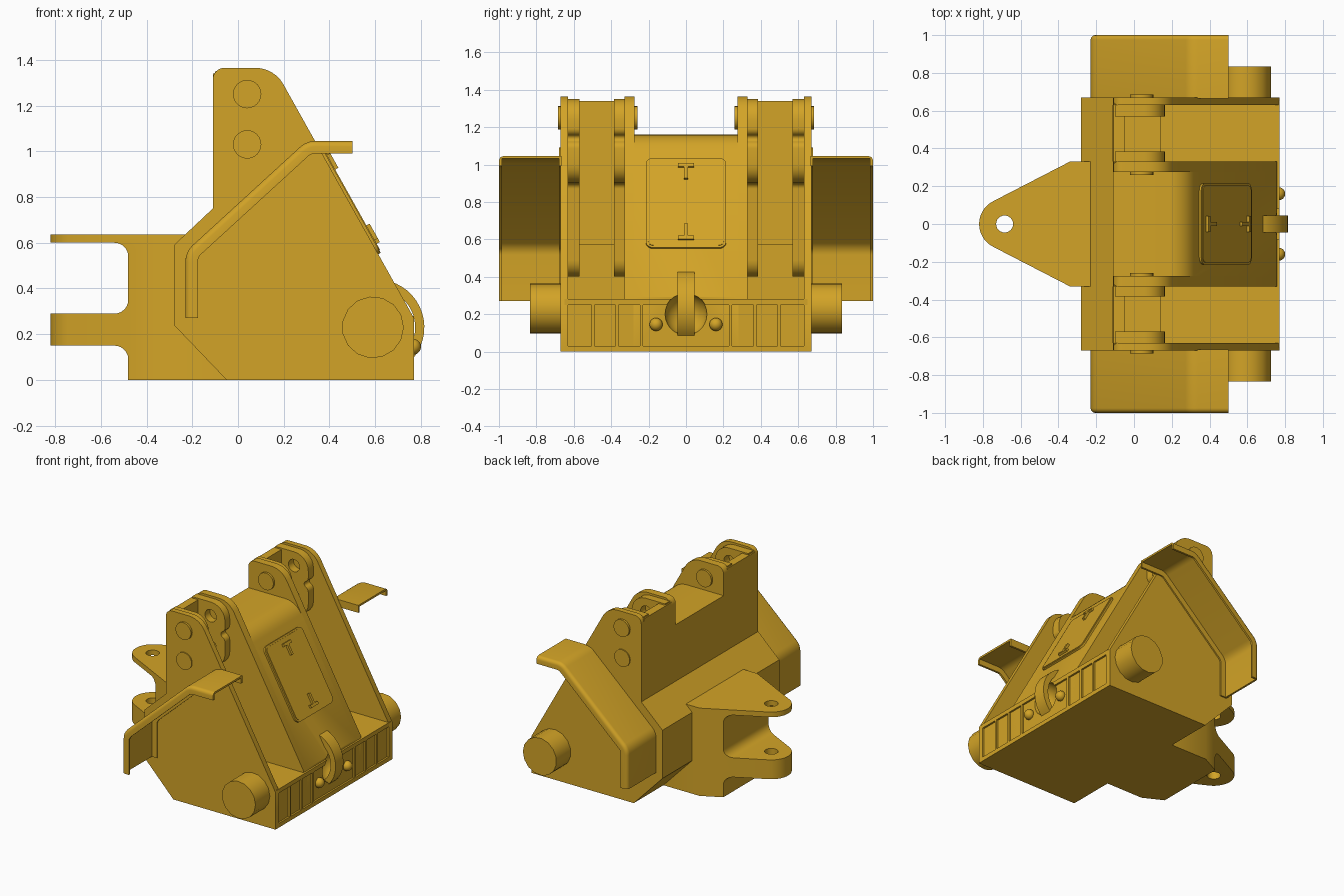
import bpy, bmesh, math
from mathutils import Vector, Matrix

cube = bpy.data.objects.get("Cube")
if cube:
    bpy.data.objects.remove(cube)

COLOR = (0.65, 0.37, 0.02, 1)
paint = bpy.data.materials.new("ochre_paint")
paint.use_nodes = True
paint.diffuse_color = COLOR
paint.node_tree.nodes["Principled BSDF"].inputs["Base Color"].default_value = COLOR
SHARP = math.radians(32)

def finish(name, bm):
    me = bpy.data.meshes.new(name)
    bm.to_mesh(me)
    bm.free()
    me.materials.append(paint)
    me.shade_smooth()
    me.set_sharp_from_angle(angle=SHARP)
    ob = bpy.data.objects.new(name, me)
    bpy.context.collection.objects.link(ob)
    return ob

def polar(x, y, r, degrees):
    return [(x + r * math.cos(math.radians(a)), y + r * math.sin(math.radians(a))) for a in degrees]

def fillet(corners, steps=6):
    """Round each (a, b, radius) corner of a closed outline."""
    out = []
    for i, c in enumerate(corners):
        p = Vector(c[:2])
        if len(c) < 3 or c[2] == 0:
            out.append(p)
            continue
        u = (Vector(corners[i - 1][:2]) - p).normalized()
        v = (Vector(corners[(i + 1) % len(corners)][:2]) - p).normalized()
        half = u.angle(v) / 2
        mid = p + (u + v).normalized() * (c[2] / math.sin(half))
        a = p + u * (c[2] / math.tan(half)) - mid
        b = p + v * (c[2] / math.tan(half)) - mid
        sweep = math.atan2(a.x * b.y - a.y * b.x, a.dot(b))
        out += [mid + Matrix.Rotation(sweep * k / steps, 2) @ a for k in range(steps + 1)]
    return out

def prism(name, pts, axis, lo, hi, edit=None):
    place = {"x": lambda a, b, t: (t, a, b),
             "y": lambda a, b, t: (a, t, b),
             "z": lambda a, b, t: (a, b, t)}[axis]
    bm = bmesh.new()
    ends = [[bm.verts.new(place(p[0], p[1], t)) for p in pts] for t in (lo, hi)]
    for ring in ends:
        bm.faces.new(ring)
    for i in range(len(pts)):
        bm.faces.new((ends[0][i - 1], ends[0][i], ends[1][i], ends[1][i - 1]))
    bm.normal_update()
    bmesh.ops.recalc_face_normals(bm, faces=bm.faces)
    if edit:
        edit(bm)
    return finish(name, bm)

def box(name, x, y, z):
    return prism(name, [(x[0], z[0]), (x[1], z[0]), (x[1], z[1]), (x[0], z[1])], "y", *y)

def disc(name, x, z, r, y0, y1, step=15):
    return prism(name, polar(x, z, r, range(0, 360, step)), "y", y0, y1)

def ball(name, r, loc):
    bm = bmesh.new()
    bmesh.ops.create_uvsphere(bm, u_segments=24, v_segments=14, radius=r,
                              matrix=Matrix.Translation(loc))
    return finish(name, bm)

def boolean(ob, cutter, operation="DIFFERENCE"):
    mod = ob.modifiers.new("cut", "BOOLEAN")
    mod.operation, mod.object, mod.solver = operation, cutter, "EXACT"
    bpy.context.view_layer.objects.active = ob
    bpy.ops.object.modifier_apply(modifier=mod.name)
    ob.data.set_sharp_from_angle(angle=SHARP)
    bpy.data.objects.remove(cutter)

def slope_x(z):
    return 0.2 + (1.29 - z) * 0.5588

BACK = [(-0.05, 0), (-0.28, 0.24), (-0.28, 0.59), (-0.11, 0.75)]

def body_outline(front, top, back_r, front_r):
    shoulder = 1.29 - (front - 0.2) / 0.5588
    return fillet([(front, shoulder), (front, 0)] + BACK +
                  [(-0.11, top, back_r), (slope_x(top), top, front_r)])

# Main body: centre block, front beam and panel rims, hollowed by a bowl
FACE = 0.757
centre = prism("centre_block", body_outline(FACE, 1.16, 0, 0.15), "y", -0.28, 0.28)
beam = box("front_beam", (0.14, FACE), (-0.65, 0.65), (0, 0.28))
top_rim = box("panel_top_rim", (0.7, 0.77), (-0.65, 0.65), (0.25, 0.28))
box("panel_bottom_rim", (0.7, 0.77), (-0.65, 0.65), (0, 0.03))
for part in (centre, beam, top_rim):
    boolean(part, ball("bowl_cutter", 0.115, (0.78, 0, 0.2)))

# Lobed lug outline
LUG = fillet([(-0.1, 1.35), (0.165, 1.35, 0.11), (0.165, 1.17, 0.04), (0.11, 1.14, 0.02),
              (0.165, 1.11, 0.04), (0.165, 0.9, 0.1), (0, 0.9, 0.03), (0, 0.4, 0.09), (-0.1, 0.4)])

def fender_line(d, ext):
    """Fender path, inset by d and lengthened by ext."""
    return [(0.5 + ext, 1.045 - d), (0.3 + 0.388 * d, 1.045 - d, 0.1 - d),
            (-0.23 + d, 0.56 - 0.44 * d, 0.1 - d), (-0.23 + d, 0.27 - ext)]

def fender_outline(d0, d1, ext):
    return fillet(fender_line(d0, ext) + fender_line(d1, ext)[::-1])

def round_rim(bm):
    rim = []
    for e in bm.edges:
        if all(abs(v.co.y) > 0.99 for v in e.verts):
            n = sum((f.normal for f in e.link_faces if abs(f.normal.y) < 0.5), Vector())
            if n.z > 0.1 or n.x < -0.5:
                rim.append(e)
    bmesh.ops.bevel(bm, geom=rim, offset=0.025, segments=4, profile=0.5, affect="EDGES")

for s, side in ((-1, "front"), (1, "rear")):
    # Upright plates and the wall behind each pair
    prism(side + "_outer_plate", body_outline(0.77, 1.365, 0.05, 0.14), "y", s * 0.63, s * 0.67)
    prism(side + "_inner_plate", body_outline(FACE, 1.365, 0.05, 0.14), "y", s * 0.275, s * 0.33)
    box(side + "_ear_back", (-0.109, -0.05), (s * 0.32, s * 0.64), (0.57, 1.34))

    # Thin outer skin closing the bottom and back of each pocket
    bm = bmesh.new()
    rows = [[bm.verts.new((x, s * y, z)) for y in (0.33, 0.63)] for x, z in [(0.14, 0)] + BACK]
    for a, b in zip(rows, rows[1:]):
        loop = (a[0], b[0], b[1], a[1])
        bm.faces.new(loop[::-1] if s > 0 else loop).normal_update()
    if next(iter(bm.faces)).normal.z > 0:
        bmesh.ops.reverse_faces(bm, faces=bm.faces)
    finish(side + "_pocket_skin", bm)

    # Lugs with pin holes
    for label, y0, y1 in (("inner", 0.325, 0.385), ("outer", 0.57, 0.635)):
        lug = prism(f"{side}_{label}_lug", LUG, "y", s * y0, s * y1)
        for z in (1.25, 1.03):
            boolean(lug, disc("hole_cutter", 0.05, z, 0.045, s * 0.3, s * 0.66))

    # Pin heads on the plates
    for z, out in ((1.25, 0.015), (1.03, 0.008)):
        disc(side + "_outer_pin_head", 0.04, z, 0.062, s * 0.66, s * (0.67 + out))
        disc(side + "_inner_pin_head", 0.04, z, 0.062, s * 0.3, s * (0.275 - out))

    # Axle stub, panel ribs and studs
    disc(side + "_axle_stub", 0.59, 0.23, 0.135, s * 0.64, s * 0.835, 24)
    for y in (0.237, 0.37, 0.4975):
        box(side + "_panel_rib", (0.7, 0.77), (s * (y - 0.008), s * (y + 0.008)), (0.02, 0.26))
    ball(side + "_stud", 0.035, (0.765, s * 0.16, 0.145))

    # Bent fender with a turned-down lip
    guard = prism(side + "_fender", fender_outline(0, 0.054, 0), "y", s * 0.665, s, round_rim)
    boolean(guard, prism("hollow_cutter", fender_outline(0.014, 0.08, 0.05), "y",
                         s * 0.68, s * 0.985))

# Forked drawbar: plan outline intersected with the side profile
plan = [(-0.04, 0.33), (-0.34, 0.33)] + polar(-0.685, 0, 0.135, range(117, 244, 9))
plan += [(-0.34, -0.33), (-0.04, -0.33)]
drawbar = prism("drawbar", plan, "z", -0.1, 0.8)
profile = fillet([(-0.04, 0), (-0.48, 0), (-0.48, 0.15, 0.06), (-0.9, 0.15), (-0.9, 0.29),
                  (-0.48, 0.29, 0.06), (-0.48, 0.6, 0.06), (-0.9, 0.6), (-0.9, 0.637),
                  (-0.04, 0.637)])
boolean(drawbar, prism("side_shape", profile, "y", -0.5, 0.5), "INTERSECT")
boolean(drawbar, prism("pin_hole_cutter", polar(-0.685, 0, 0.045, range(0, 360, 15)), "z", -0.2, 0.9))

# Arched towing loop over the bowl
arch = polar(0.605, 0.23, 0.21, range(-46, 75, 8)) + polar(0.605, 0.23, 0.17, range(74, -47, -8))
prism("towing_loop", arch, "y", -0.045, 0.045)

# Access cover and latches lying on the slope
on_slope = Matrix.Translation((slope_x(0.79), 0, 0.79)) @ Matrix.Rotation(-0.5097, 4, "Y")

def slope_plate(name, y, z0, z1, height, r=0):
    pts = fillet([(-y, z0, r), (y, z0, r), (y, z1, r), (-y, z1, r)])
    prism(name, pts, "x", -0.01, height).data.transform(on_slope)

slope_plate("access_cover_rim", 0.215, -0.275, 0.275, 0.012, 0.04)
slope_plate("access_cover", 0.203, -0.263, 0.263, 0.016, 0.03)
for s, name in ((1, "upper"), (-1, "lower")):
    slope_plate(name + "_latch_bar", 0.042, *sorted((s * 0.212, s * 0.232)), 0.032)
    slope_plate(name + "_latch_stem", 0.01, *sorted((s * 0.14, s * 0.22)), 0.032)
